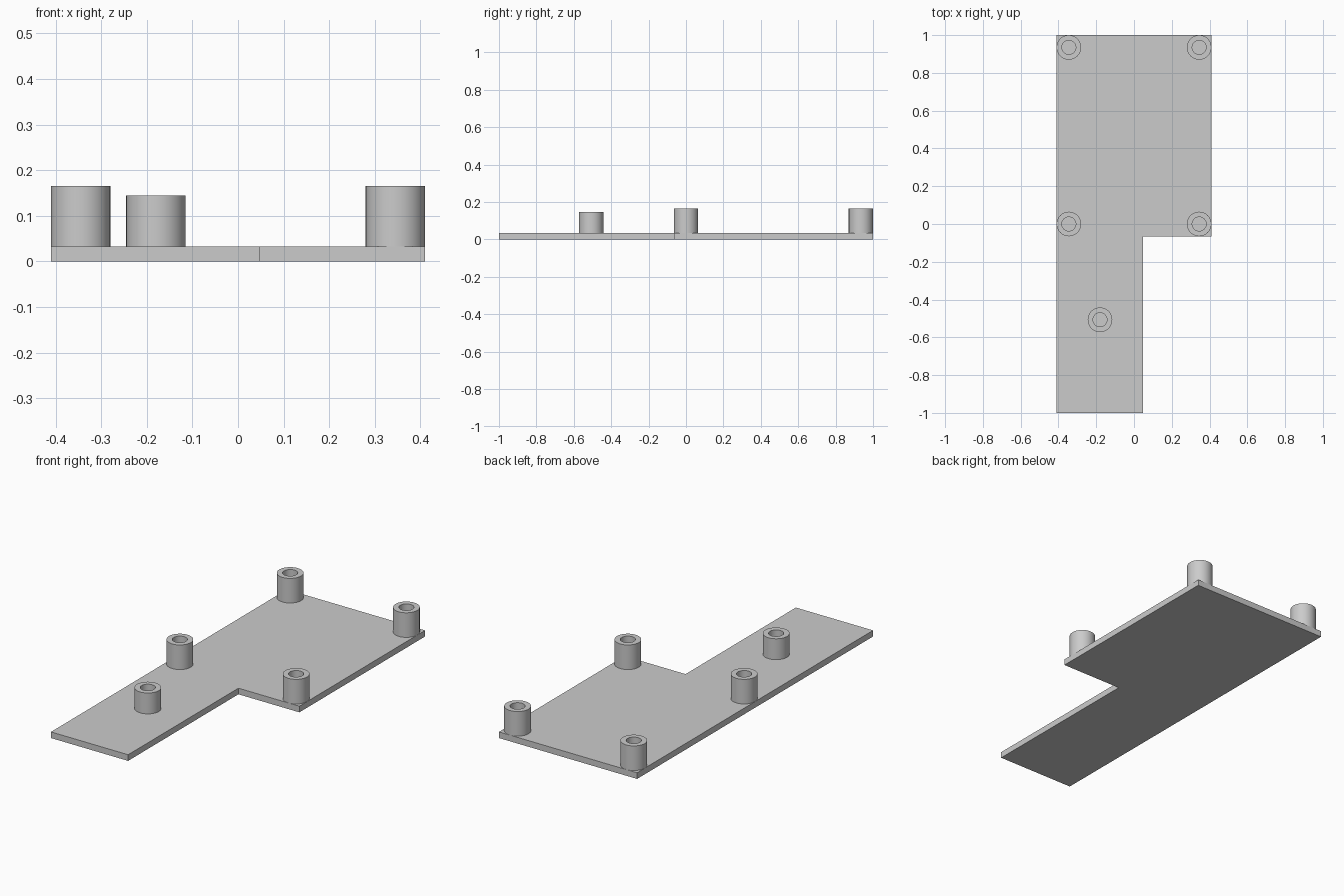
import bpy, bmesh, math

cube = bpy.data.objects.get("Cube")
if cube:
    bpy.data.objects.remove(cube, do_unlink=True)

grey = bpy.data.materials.new("light_grey")
grey.use_nodes = True
colour = (0.6, 0.6, 0.6, 1)
grey.diffuse_color = colour
grey.node_tree.nodes["Principled BSDF"].inputs["Base Color"].default_value = colour

HALF_W = 0.41      # half width of the wide part
THICK = 0.033      # plate thickness
RADIUS, BORE = 0.065, 0.037
SIDES = 48


def add_object(name, bm):
    bmesh.ops.recalc_face_normals(bm, faces=bm.faces)
    mesh = bpy.data.meshes.new(name)
    bm.to_mesh(mesh)
    bm.free()
    mesh.materials.append(grey)
    obj = bpy.data.objects.new(name, mesh)
    bpy.context.collection.objects.link(obj)
    return obj


def base_plate():
    """L-shaped outline extruded to the plate thickness."""
    outline = [(-HALF_W, -1), (0.048, -1), (0.048, -0.065),
               (HALF_W, -0.065), (HALF_W, 1), (-HALF_W, 1)]
    bm = bmesh.new()
    face = bm.faces.new([bm.verts.new((x, y, 0)) for x, y in outline])
    top = bmesh.ops.extrude_face_region(bm, geom=[face])["geom"]
    verts = [v for v in top if isinstance(v, bmesh.types.BMVert)]
    bmesh.ops.translate(bm, verts=verts, vec=(0, 0, THICK))
    add_object("base_plate", bm)


def standoff(name, x, y, top):
    """Hollow post: a ring profile spun about its own axis."""
    profile = [(BORE, THICK), (RADIUS, THICK), (RADIUS, top), (BORE, top)]
    bm = bmesh.new()
    verts = [bm.verts.new((r, 0, z)) for r, z in profile]
    edges = [bm.edges.new((verts[i], verts[(i + 1) % 4])) for i in range(4)]
    bmesh.ops.spin(bm, geom=verts + edges, cent=(0, 0, 0), axis=(0, 0, 1),
                   angle=math.tau, steps=SIDES)
    bmesh.ops.remove_doubles(bm, verts=bm.verts, dist=0.0001)
    # Walls are smooth, end rings stay flat
    bm.normal_update()
    for f in bm.faces:
        f.smooth = abs(f.normal.z) < 0.5
    for e in bm.edges:
        if len(e.link_faces) == 2 and e.calc_face_angle() > math.radians(40):
            e.smooth = False
    add_object(name, bm).location = (x, y, 0)


base_plate()

# Four corner posts on the wide part
for row, y in (("back", 0.935), ("front", 0.0)):
    for side, sign in (("left", 1), ("right", -1)):
        standoff(f"{row}_{side}_standoff", sign * 0.345, y, 0.165)

# Shorter post on the narrow arm
standoff("arm_standoff", -0.18, -0.507, 0.145)
